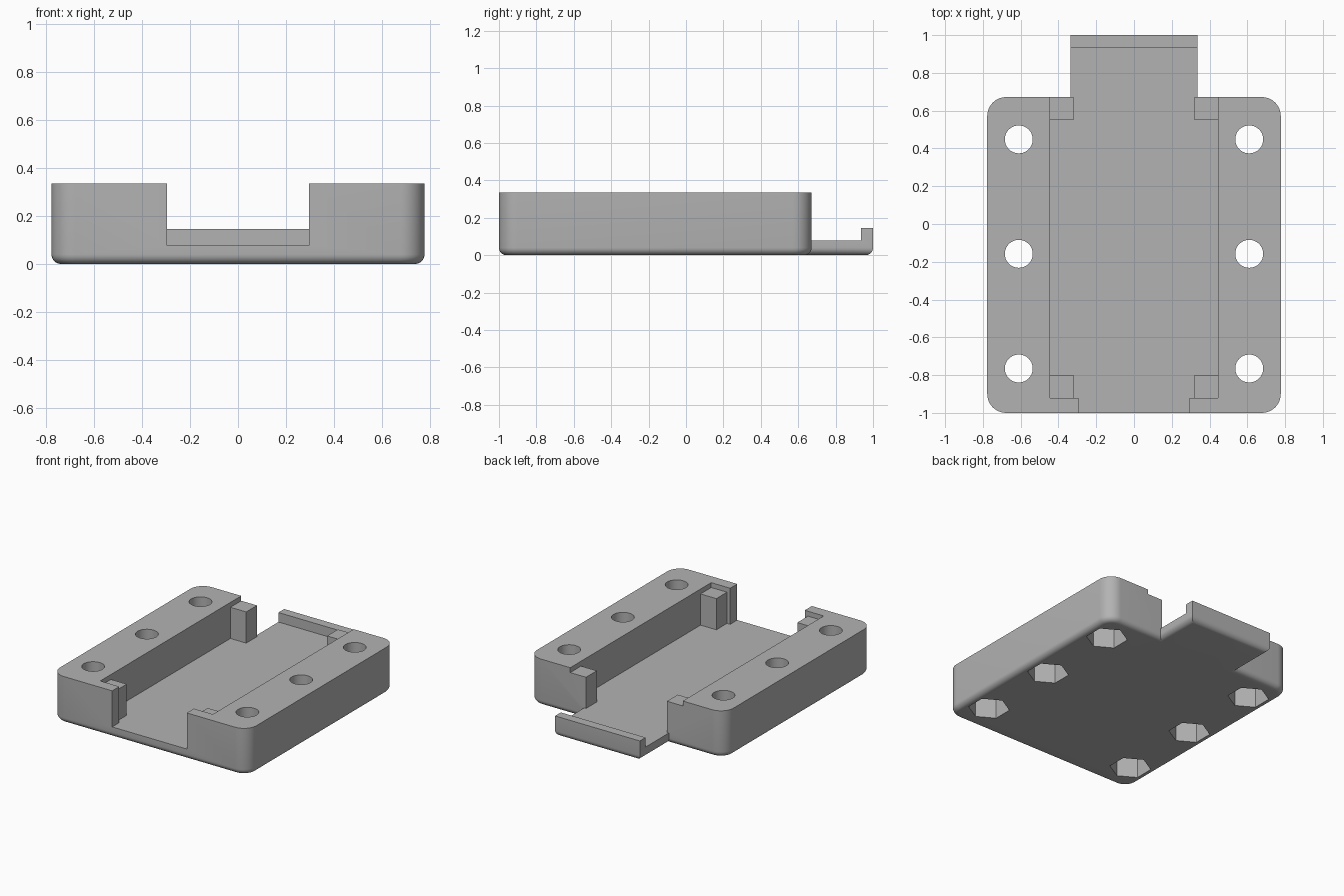
import bpy, bmesh, math

if "Cube" in bpy.data.objects:
    bpy.data.objects.remove(bpy.data.objects["Cube"], do_unlink=True)

grey = bpy.data.materials.new("plain_grey")
grey.use_nodes = True
grey.diffuse_color = (0.45, 0.45, 0.45, 1)
grey.node_tree.nodes["Principled BSDF"].inputs["Base Color"].default_value = grey.diffuse_color

HALF, BACK, TOP, FLOOR = 0.777, 0.672, 0.335, 0.077


def finish(name, bm):
    bmesh.ops.recalc_face_normals(bm, faces=bm.faces)
    mesh = bpy.data.meshes.new(name)
    bm.to_mesh(mesh)
    bm.free()
    mesh.materials.append(grey)
    ob = bpy.data.objects.new(name, mesh)
    bpy.context.collection.objects.link(ob)
    return ob


def box(half_x, y0, y1, z0, z1):
    bm = bmesh.new()
    bmesh.ops.create_cube(bm, size=1)
    for v in bm.verts:
        v.co = (v.co.x * 2 * half_x, y1 if v.co.y > 0 else y0, z1 if v.co.z > 0 else z0)
    return bm


def round_edges(bm, test, radius, segments):
    edges = [e for e in bm.edges if test(e.verts[0].co, e.verts[1].co)]
    bmesh.ops.bevel(bm, geom=edges, offset=radius, segments=segments,
                    profile=0.5, affect='EDGES', clamp_overlap=True)


def on_bottom(a, b):
    return a.z < 1e-4 and b.z < 1e-4


def combine(target, tool, operation):
    mod = target.modifiers.new(operation, 'BOOLEAN')
    mod.operation, mod.solver, mod.object = operation, 'EXACT', tool
    bpy.context.view_layer.objects.active = target
    bpy.ops.object.modifier_apply(modifier=mod.name)
    bpy.data.objects.remove(tool, do_unlink=True)


# Main block with rounded upright corners and a softened underside
bm = box(HALF, -1, BACK, 0, TOP)
round_edges(bm, lambda a, b: abs(a.z - b.z) > 0.1, 0.1, 10)
round_edges(bm, on_bottom, 0.04, 6)
tray = finish("tray_body", bm)

# Rear tongue with an upturned lip, from a side profile
bm = bmesh.new()
profile = [(0.4, 0), (1, 0), (1, 0.145), (0.935, 0.145), (0.935, FLOOR), (0.4, FLOOR)]
face = bm.faces.new([bm.verts.new((-0.335, y, z)) for y, z in profile])
extruded = bmesh.ops.extrude_face_region(bm, geom=[face])
for v in extruded["geom"]:
    if isinstance(v, bmesh.types.BMVert):
        v.co.x = 0.335
bmesh.ops.recalc_face_normals(bm, faces=bm.faces)
round_edges(bm, lambda a, b: on_bottom(a, b) and a.y + b.y > 1, 0.04, 6)
combine(tray, finish("rear_tongue", bm), 'UNION')

# Central channel: wide bay, narrower ends leaving corner posts, front gap, post tops
for half_x, y0, y1, z0 in [(0.445, -0.8, 0.55, FLOOR),
                           (0.32, -0.92, 0.72, FLOOR),
                           (0.295, -1.1, -0.85, FLOOR),
                           (0.445, -0.92, 0.72, 0.3)]:
    combine(tray, finish("channel_cutter", box(half_x, y0, y1, z0, 0.5)), 'DIFFERENCE')


def drill(x, y, radius, sides, z0, z1):
    bm = bmesh.new()
    bmesh.ops.create_cone(bm, cap_ends=True, segments=sides, radius1=radius,
                          radius2=radius, depth=z1 - z0)
    for v in bm.verts:
        v.co.x, v.co.y, v.co.z = v.co.x + x, v.co.y + y, v.co.z + (z0 + z1) / 2
    combine(tray, finish("hole_cutter", bm), 'DIFFERENCE')


# Screw holes with hexagonal nut pockets underneath
for x in (-0.61, 0.61):
    for y in (0.448, -0.158, -0.765):
        drill(x, y, 0.074, 40, -0.1, 0.5)
        drill(x, y, 0.137, 6, -0.1, 0.17)

bpy.ops.object.select_all(action='DESELECT')
tray.select_set(True)
bpy.context.view_layer.objects.active = tray
bpy.ops.object.shade_smooth_by_angle(angle=math.radians(30))
